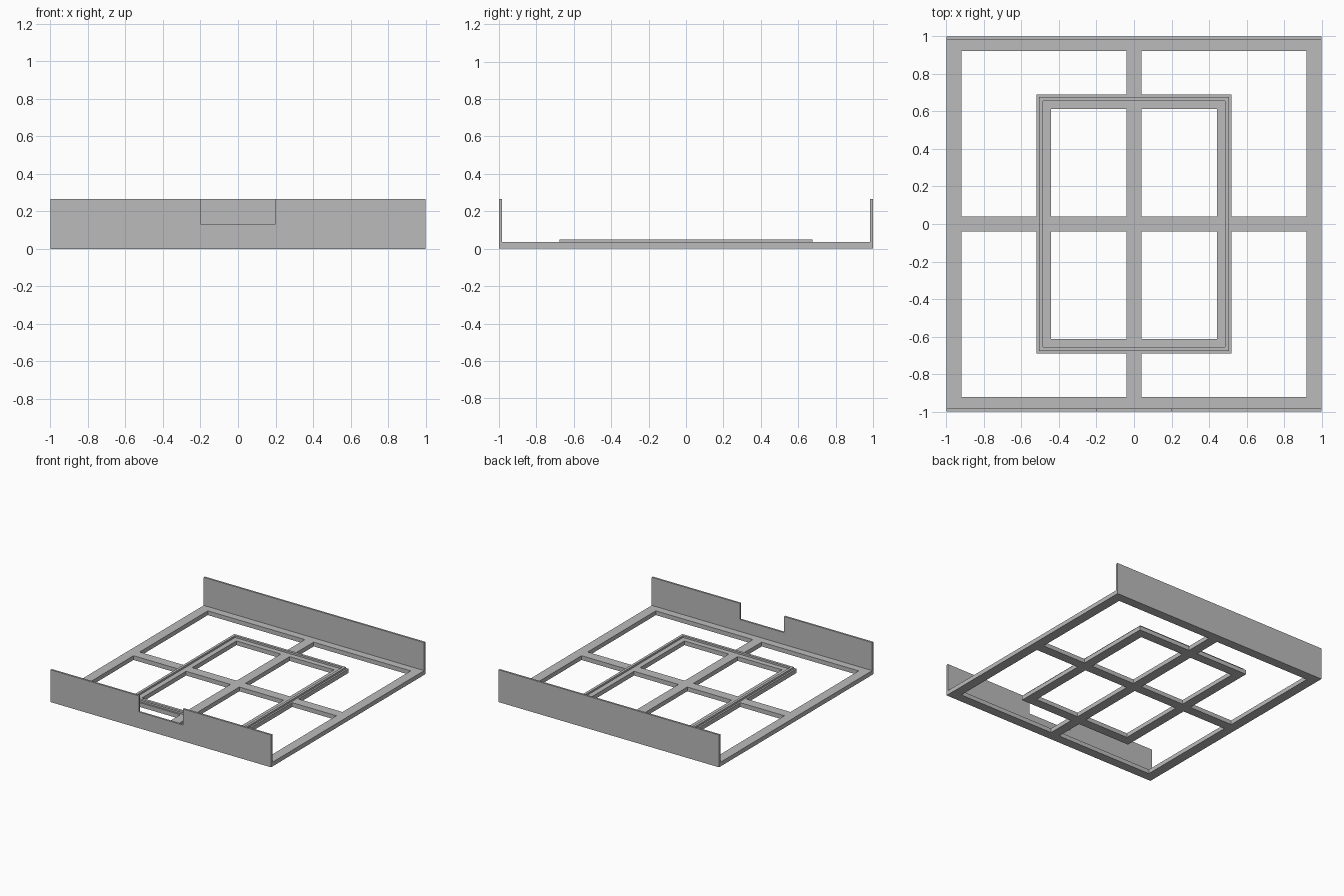
import bpy
import bmesh

if "Cube" in bpy.data.objects:
    bpy.data.objects.remove(bpy.data.objects["Cube"])

BASE_H, LIP_H, WALL_H, WALL_T = 0.035, 0.05, 0.265, 0.016

grey = bpy.data.materials.new("grey")
grey.diffuse_color = (0.5, 0.5, 0.5, 1)
grey.use_nodes = True
grey.node_tree.nodes["Principled BSDF"].inputs["Base Color"].default_value = grey.diffuse_color


def lattice(name, us, vs, keep, place, depth):
    """Keep some cells of a grid, then extrude them into one clean solid."""
    bm = bmesh.new()
    grid = [[bm.verts.new(place(u, v)) for v in vs] for u in us]
    for i in range(len(us) - 1):
        for j in range(len(vs) - 1):
            if keep((us[i] + us[i + 1]) / 2, (vs[j] + vs[j + 1]) / 2):
                bm.faces.new((grid[i][j], grid[i + 1][j],
                              grid[i + 1][j + 1], grid[i][j + 1]))
    bmesh.ops.delete(bm, geom=[v for v in bm.verts if not v.link_faces],
                     context='VERTS')
    out = bmesh.ops.extrude_face_region(bm, geom=bm.faces[:],
                                        use_keep_orig=True)["geom"]
    bmesh.ops.translate(bm, vec=depth,
                        verts=[g for g in out if isinstance(g, bmesh.types.BMVert)])
    bmesh.ops.recalc_face_normals(bm, faces=bm.faces[:])
    mesh = bpy.data.meshes.new(name)
    bm.to_mesh(mesh)
    bm.free()
    mesh.materials.append(grey)
    obj = bpy.data.objects.new(name, mesh)
    bpy.context.collection.objects.link(obj)
    return obj


def mirrored(values):
    return sorted([-v for v in values] + list(values))


# Base: outer border, centre cross and inner rectangular ring
def in_base(x, y):
    x, y = abs(x), abs(y)
    border = x > 0.92 or y > 0.923
    cross = x < 0.04 or y < 0.04
    ring = x < 0.52 and y < 0.69 and (x > 0.443 or y > 0.612)
    return border or cross or ring


lattice("base_frame", mirrored([0.04, 0.443, 0.52, 0.92, 1]),
        mirrored([0.04, 0.612, 0.69, 0.923, 1]), in_base,
        lambda x, y: (x, y, 0), (0, 0, BASE_H))

# Thin raised lip on the inner ring
lattice("locating_lip", mirrored([0.485, 0.506]), mirrored([0.655, 0.676]),
        lambda x, y: abs(x) > 0.485 or abs(y) > 0.655,
        lambda x, y: (x, y, BASE_H), (0, 0, LIP_H - BASE_H))

# Upright end walls; the front one has a notch in its top edge
lattice("front_wall", [-1, -0.2, 0.2, 1], [BASE_H, 0.133, WALL_H],
        lambda x, z: abs(x) > 0.2 or z < 0.133,
        lambda x, z: (x, -1, z), (0, WALL_T, 0))
lattice("back_wall", [-1, 1], [BASE_H, WALL_H], lambda x, z: True,
        lambda x, z: (x, 1 - WALL_T, z), (0, WALL_T, 0))
